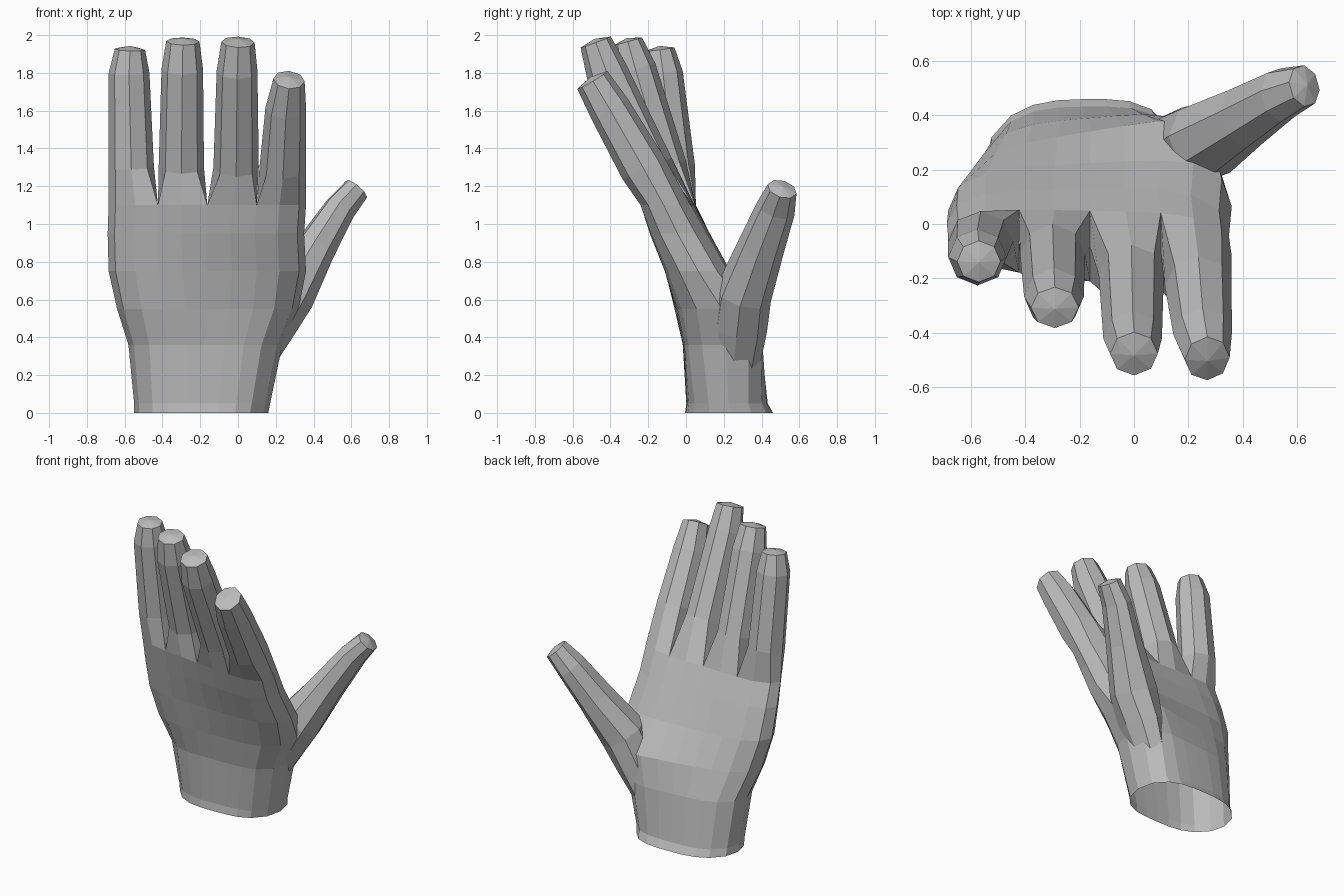
import bpy, bmesh, math
from mathutils import Vector

if "Cube" in bpy.data.objects:
    bpy.data.objects.remove(bpy.data.objects["Cube"])

skin = bpy.data.materials.new("plain grey")
skin.diffuse_color = (0.5, 0.5, 0.5, 1)
skin.use_nodes = True
skin.node_tree.nodes["Principled BSDF"].inputs["Base Color"].default_value = skin.diffuse_color


def oval(bm, centre, axis, ra, rb):
    """Eight-sided ring across an axis, starting at its front left corner."""
    d = axis.normalized()
    a = (Vector((1, 0, 0)) - d * d.x).normalized()
    b = d.cross(a)
    return [bm.verts.new(centre + a * ra * math.cos(t) + b * rb * math.sin(t))
            for t in (math.radians(-135 + 45 * j) for j in range(8))]


def bridge(bm, r0, r1):
    n = len(r0)
    for i in range(n):
        j = (i + 1) % n
        bm.faces.new((r0[i], r0[j], r1[j], r1[i]))


def digit(bm, stations, ring=None):
    """Loft rings along (x, y, z, ra, rb) stations and close with a low dome."""
    pts = [Vector(s[:3]) for s in stations]
    for i, s in enumerate(stations):
        axis = pts[min(i + 1, len(pts) - 1)] - pts[max(i - 1, 0)]
        new = oval(bm, pts[i], axis, s[3], s[4])
        if ring:
            bridge(bm, ring, new)
        else:
            bm.faces.new(new[::-1])
        ring = new
    apex = bm.verts.new(pts[-1] + axis.normalized() * 0.018)
    for i in range(8):
        bm.faces.new((ring[i], ring[(i + 1) % 8], apex))


def finish(bm, name):
    bmesh.ops.recalc_face_normals(bm, faces=bm.faces)
    me = bpy.data.meshes.new(name)
    bm.to_mesh(me)
    bm.free()
    me.materials.append(skin)
    ob = bpy.data.objects.new(name, me)
    bpy.context.collection.objects.link(ob)
    return ob


# palm: z, x left/right, y centre left/right, half depth left/right, roundness left/right
PALM = [
    (0.00, -0.55, 0.16, 0.22, 0.235, 0.235, 0.23, 2.7, 3.6),
    (0.05, -0.55, 0.17, 0.21, 0.225, 0.22, 0.21, 2.8, 4.0),
    (0.36, -0.58, 0.235, 0.165, 0.21, 0.19, 0.215, 4.0, 5.5),
    (0.55, -0.64, 0.32, 0.095, 0.19, 0.168, 0.23, 4.5, 5.5),
    (0.75, -0.685, 0.36, 0.05, 0.065, 0.15, 0.185, 5.0, 5.0),
    (0.95, -0.69, 0.35, 0.0, -0.045, 0.125, 0.172, 5.0, 5.0),
    (1.10, -0.685, 0.36, -0.045, -0.118, 0.105, 0.155, 5.0, 5.0),
]
COLS = [-0.93, -0.73, -0.5, -0.25, 0, 0.25, 0.5, 0.73, 0.93]


def palm_ring(bm, z, xl, xr, cl, cr, hl, hr, pl, pr):
    def point(u, side):
        t = (u + 1) / 2
        y = cl + (cr - cl) * t
        h = (hl + (hr - hl) * t) * (1 - abs(u) ** (pl if u < 0 else pr)) ** 0.5
        return bm.verts.new((xl + (xr - xl) * t, y + side * h, z))
    return ([point(u, -1) for u in COLS] + [point(1, 0)]
            + [point(u, 1) for u in reversed(COLS)] + [point(-1, 0)])


bm = bmesh.new()
rings = [palm_ring(bm, *row) for row in PALM]
bm.faces.new(rings[0][::-1])
for r0, r1 in zip(rings, rings[1:]):
    bridge(bm, r0, r1)

# webs between the fingers
top = rings[-1]
webs = [top[19]]
for c in (2, 4, 6):
    webs.append(bm.verts.new((top[c].co + top[18 - c].co) / 2))
webs.append(top[9])

# four fingers grown from the top of the palm
FINGERS = [
    [(-0.565, -0.065, 1.30, 0.12, 0.113), (-0.577, -0.122, 1.80, 0.108, 0.105),
     (-0.572, -0.138, 1.925, 0.08, 0.077)],
    [(-0.30, -0.115, 1.30, 0.12, 0.12), (-0.295, -0.268, 1.82, 0.11, 0.11),
     (-0.292, -0.308, 1.967, 0.088, 0.078)],
    [(-0.01, -0.19, 1.30, 0.12, 0.125), (-0.005, -0.422, 1.81, 0.108, 0.11),
     (0.0, -0.478, 1.963, 0.088, 0.085)],
    [(0.237, -0.228, 1.30, 0.123, 0.125), (0.253, -0.405, 1.61, 0.108, 0.11),
     (0.27, -0.496, 1.763, 0.083, 0.093)],
]
for k, stations in enumerate(FINGERS):
    c = 2 * k
    loop = [top[c], top[c + 1], top[c + 2], webs[k + 1],
            top[16 - c], top[17 - c], top[18 - c], webs[k]]
    digit(bm, stations, loop)
hand = finish(bm, "hand")

# thumb, merged into the palm
bm = bmesh.new()
digit(bm, [(0.05, 0.23, 0.12, 0.06, 0.09), (0.10, 0.255, 0.28, 0.095, 0.14),
           (0.175, 0.275, 0.45, 0.125, 0.155), (0.26, 0.305, 0.63, 0.15, 0.15),
           (0.41, 0.395, 0.87, 0.108, 0.125), (0.54, 0.475, 1.08, 0.085, 0.105),
           (0.628, 0.509, 1.185, 0.072, 0.08)])
thumb = finish(bm, "thumb")
thumb.hide_render = True
mod = hand.modifiers.new("join thumb", 'BOOLEAN')
mod.operation = 'UNION'
mod.solver = 'EXACT'
mod.object = thumb
bpy.context.view_layer.objects.active = hand
bpy.ops.object.modifier_apply(modifier=mod.name)
bpy.data.objects.remove(thumb)

# open wrist
bm = bmesh.new()
bm.from_mesh(hand.data)
base = [f for f in bm.faces if all(v.co.z < 0.005 for v in f.verts)]
bmesh.ops.delete(bm, geom=base, context='FACES')
bm.to_mesh(hand.data)
bm.free()
